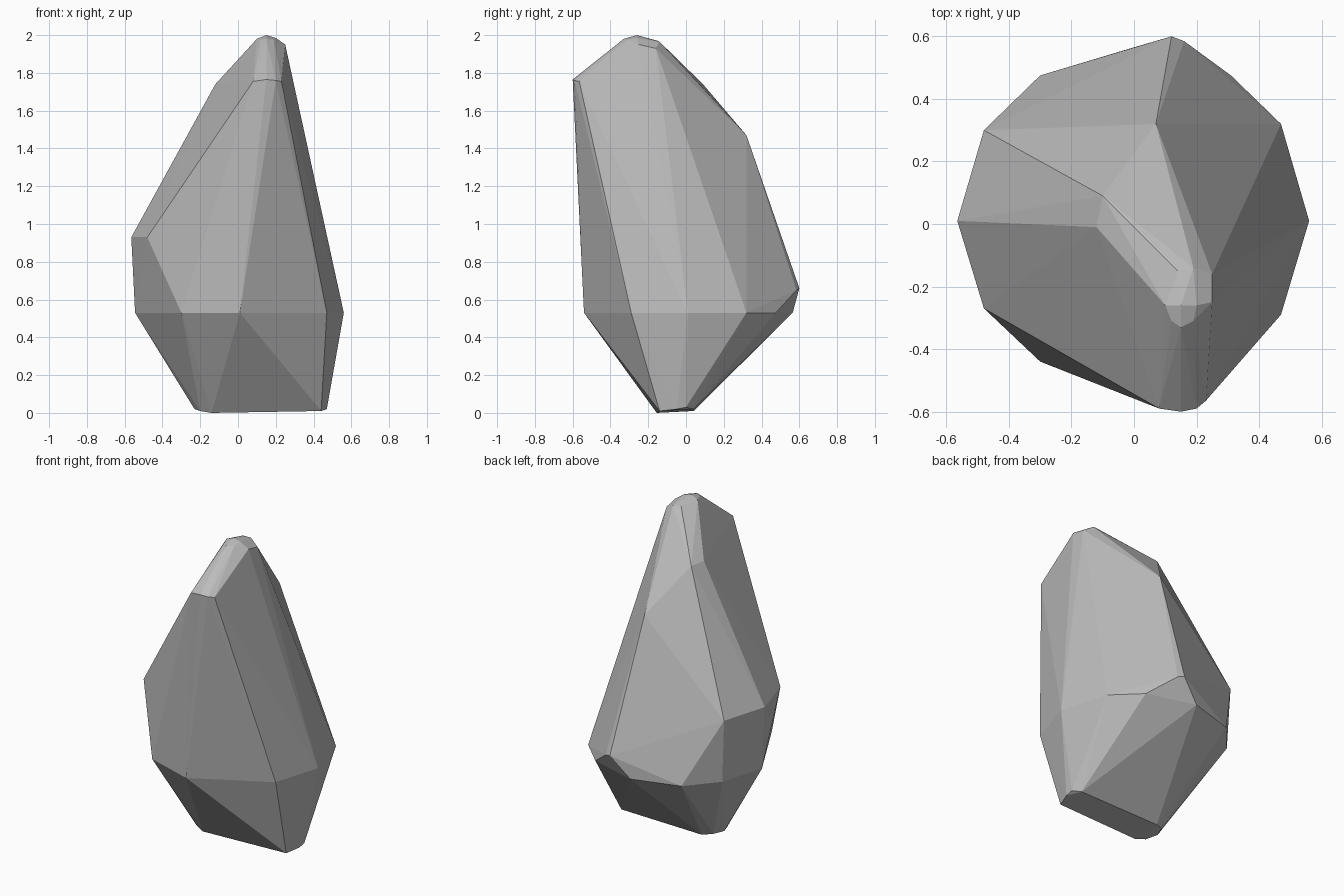
import bpy
import bmesh

cube = bpy.data.objects.get("Cube")
if cube:
    bpy.data.objects.remove(cube, do_unlink=True)

# One plain stone colour
stone = bpy.data.materials.new("stone grey")
stone.use_nodes = True
colour = (0.5, 0.5, 0.5, 1)
stone.diffuse_color = colour
stone.node_tree.nodes["Principled BSDF"].inputs["Base Color"].default_value = colour

# Corner points of the boulder, grouped by height
base = [(-.23, -.06, .02), (-.2, -.13, .01), (-.14, -.155, 0), (-.2, .01, .02), (-.14, .04, .01),
        (.47, -.05, .02), (.44, -.14, .01), (.47, 0, .03), (.43, .04, .02)]
belt = [(x, y, .53) for x, y in
        [(.56, .01), (.47, .32), (.31, .475), (0, .565), (-.3, .475), (-.46, .29),
         (-.545, .01), (-.3, -.44), (.01, -.54), (.47, -.29)]]
shoulder = [(.12, .6, .66), (.16, .585, .65),
            (-.48, .3, .93), (-.565, .01, .93), (-.48, -.27, .93)]
ridge = [(.07, .32, 1.47), (-.1, .09, 1.74), (-.12, -.01, 1.74)]
nose = [(.08, -.59, 1.755), (.15, -.6, 1.765), (.2, -.59, 1.76), (.23, -.565, 1.755)]
peak = [(.25, -.16, 1.93), (.25, -.25, 1.95), (.2, -.26, 1.985), (.15, -.26, 2),
        (.1, -.26, 1.98), (.12, -.31, 1.975), (.15, -.33, 1.98), (.19, -.31, 1.975),
        (.19, -.14, 1.965), (.14, -.15, 1.97)]

# Wrap the corners in a faceted hull
bm = bmesh.new()
for point in base + belt + shoulder + ridge + nose + peak:
    bm.verts.new(point)
bmesh.ops.convex_hull(bm, input=bm.verts[:])
bmesh.ops.delete(bm, geom=[v for v in bm.verts if not v.link_faces], context='VERTS')
bmesh.ops.recalc_face_normals(bm, faces=bm.faces[:])

mesh = bpy.data.meshes.new("boulder")
bm.to_mesh(mesh)
bm.free()
mesh.materials.append(stone)
boulder = bpy.data.objects.new("boulder", mesh)
bpy.context.collection.objects.link(boulder)
